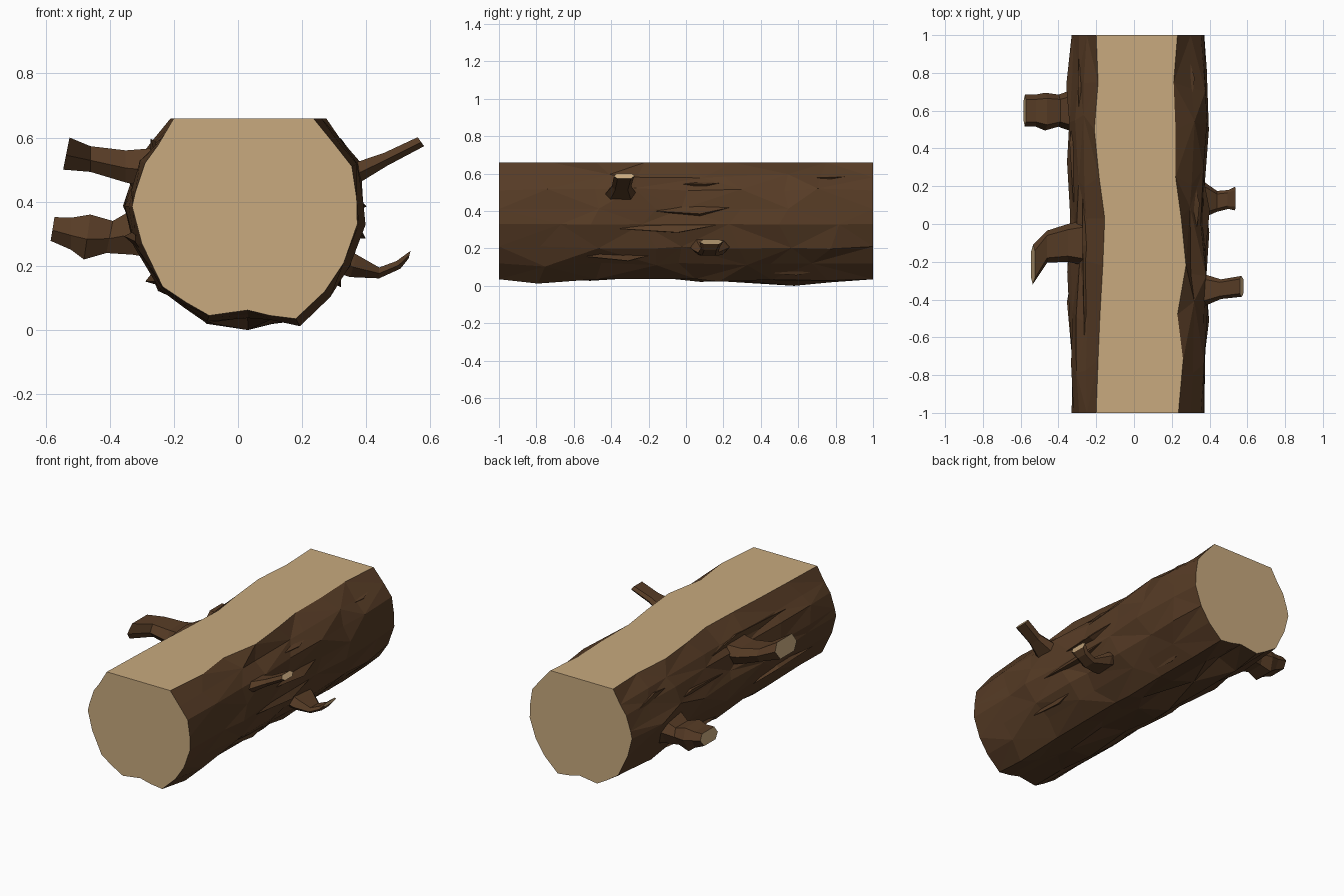
import bpy, math, random
from mathutils import Vector

if "Cube" in bpy.data.objects:
    bpy.data.objects.remove(bpy.data.objects["Cube"])

random.seed(7)


def material(name, col):
    m = bpy.data.materials.new(name)
    m.diffuse_color = (*col, 1)
    m.use_nodes = True
    m.node_tree.nodes["Principled BSDF"].inputs["Base Color"].default_value = m.diffuse_color
    return m


BARK = material("bark", (0.095, 0.045, 0.019))
WOOD = material("cut_wood", (0.58, 0.40, 0.21))


def make(name, verts, faces, wood):
    me = bpy.data.meshes.new(name)
    me.from_pydata(verts, [], faces)
    me.materials.append(BARK)
    me.materials.append(WOOD)
    for i in wood:
        me.polygons[i].material_index = 1
    ob = bpy.data.objects.new(name, me)
    bpy.context.collection.objects.link(ob)
    return ob


# Log: an irregular section lofted along y, planed flat on top
PROFILE = [(-.25, .575), (-.29, .52), (-.32, .43), (-.33, .385), (-.30, .27),
           (-.235, .135), (-.16, .085), (-.09, .045), (.03, .062), (.10, .045),
           (.18, .035), (.27, .12), (.33, .21), (.372, .33), (.37, .41),
           (.355, .51), (.30, .58)]
RINGS = [(-1, -.20, .235), (-.72, -.19, .26), (-.48, -.18, .23), (-.22, -.165, .275),
         (.03, -.155, .25), (.25, -.185, .22), (.5, -.21, .22), (.75, -.19, .21),
         (1, -.20, .23)]
CX, CZ = .02, .36
N = len(PROFILE) + 2
verts, faces, wood = [], [], []
for k, (y, left, right) in enumerate(RINGS):
    end = k in (0, len(RINGS) - 1)
    verts.append((left, y, .66))
    for j, (x, z) in enumerate(PROFILE):
        s = 1 if end else random.uniform(.985, 1.085)
        dy = 0 if end else random.uniform(-.08, .08)
        pz = max(.012, CZ + (z - CZ) * s)
        if k == 6 and j == 8:
            pz = 0
        verts.append((CX + (x - CX) * s, y + dy, pz))
    verts.append((right, y, .66))
for k in range(len(RINGS) - 1):
    a, b = k * N, (k + 1) * N
    for j in range(N - 1):
        p, q, r, s = a + j, a + j + 1, b + j + 1, b + j
        if (j + k) % 2:
            faces += [(p, q, r), (p, r, s)]
        else:
            faces += [(p, q, s), (q, r, s)]
    wood.append(len(faces))
    faces.append((a + N - 1, a, b, b + N - 1))
wood += [len(faces), len(faces) + 1]
last = (len(RINGS) - 1) * N
faces += [tuple(reversed(range(N))), tuple(range(last, last + N))]
make("log", verts, faces, wood)


# Branch stubs: six-sided rings (x, y, z, half width, half height, lean of the top in x)
def branch(name, rings):
    verts, faces = [], []
    for x, y, z, hw, hh, lean in rings:
        for u, v in [(-1, -.1), (-.65, -1), (.65, -1), (1, .1), (.7, 1), (-.7, 1)]:
            verts.append((x + lean * v, y + hw * u, z + hh * v))
    for k in range(len(rings) - 1):
        for j in range(6):
            a, b = k * 6 + j, k * 6 + (j + 1) % 6
            faces.append((a, b, b + 6, a + 6))
    n = len(verts)
    faces += [tuple(reversed(range(6))), tuple(range(n - 6, n))]
    if rings[-1][0] < 0:
        faces = [tuple(reversed(f)) for f in faces]
    make(name, verts, faces, [len(faces) - 1])


branch("left_front_branch", [(-.22, -.10, .50, .13, .07, 0), (-.35, -.10, .51, .10, .05, 0),
                             (-.46, -.12, .533, .085, .04, .0), (-.535, -.215, .55, .105, .05, .01)])
branch("left_back_branch", [(-.24, .61, .31, .13, .09, 0), (-.33, .60, .305, .11, .07, 0),
                            (-.40, .60, .29, .085, .05, .01), (-.47, .595, .29, .10, .07, .01),
                            (-.52, .60, .30, .085, .05, 0), (-.578, .60, .315, .085, .037, .006)])
branch("right_front_branch", [(.28, -.35, .47, .10, .05, 0), (.37, -.35, .49, .085, .03, -.01),
                              (.46, -.345, .532, .052, .02, -.005), (.57, -.33, .587, .055, .014, -.01)])
branch("right_back_branch", [(.27, .13, .24, .12, .05, 0), (.36, .13, .20, .10, .035, .01),
                             (.44, .12, .178, .055, .017, 0), (.50, .13, .203, .05, .012, -.006),
                             (.535, .135, .235, .063, .012, .003)])


# Raised bark slivers: long thin wedges (angle in degrees, start y, end y, height)
def surface(deg, off):
    a = math.radians(deg)
    return CX + (.352 + off) * math.cos(a), CZ + (.325 + off) * math.sin(a)


def sliver(i, deg, y0, y1, h):
    mid = (y0 + y1) / 2 + (y1 - y0) * .15
    pts = [(deg, y0, .0), (deg + 3, y1, .0), (deg + 7, mid, -.01),
           (deg - 4, mid, h), (deg - 6, mid, -.01)]
    vs = []
    for d, y, o in pts:
        x, z = surface(d, o)
        vs.append((x, y, z))
    make(f"bark_sliver_{i}", vs, [(0, 3, 2), (2, 3, 1), (0, 4, 3), (3, 4, 1), (0, 2, 1, 4)], [])


for i, s in enumerate([(8, -.25, .25, .03), (-8, -.5, .2, .035), (35, -.25, .3, .03),
                       (42, .45, .95, .03), (30, -.95, -.45, .03), (-35, -.7, -.1, .035),
                       (143, -.7, .2, .035), (165, .1, .6, .03), (195, -.8, -.2, .03),
                       (150, .4, .9, .03), (220, .0, .6, .03), (-55, .2, .8, .03)]):
    sliver(i + 1, *s)
